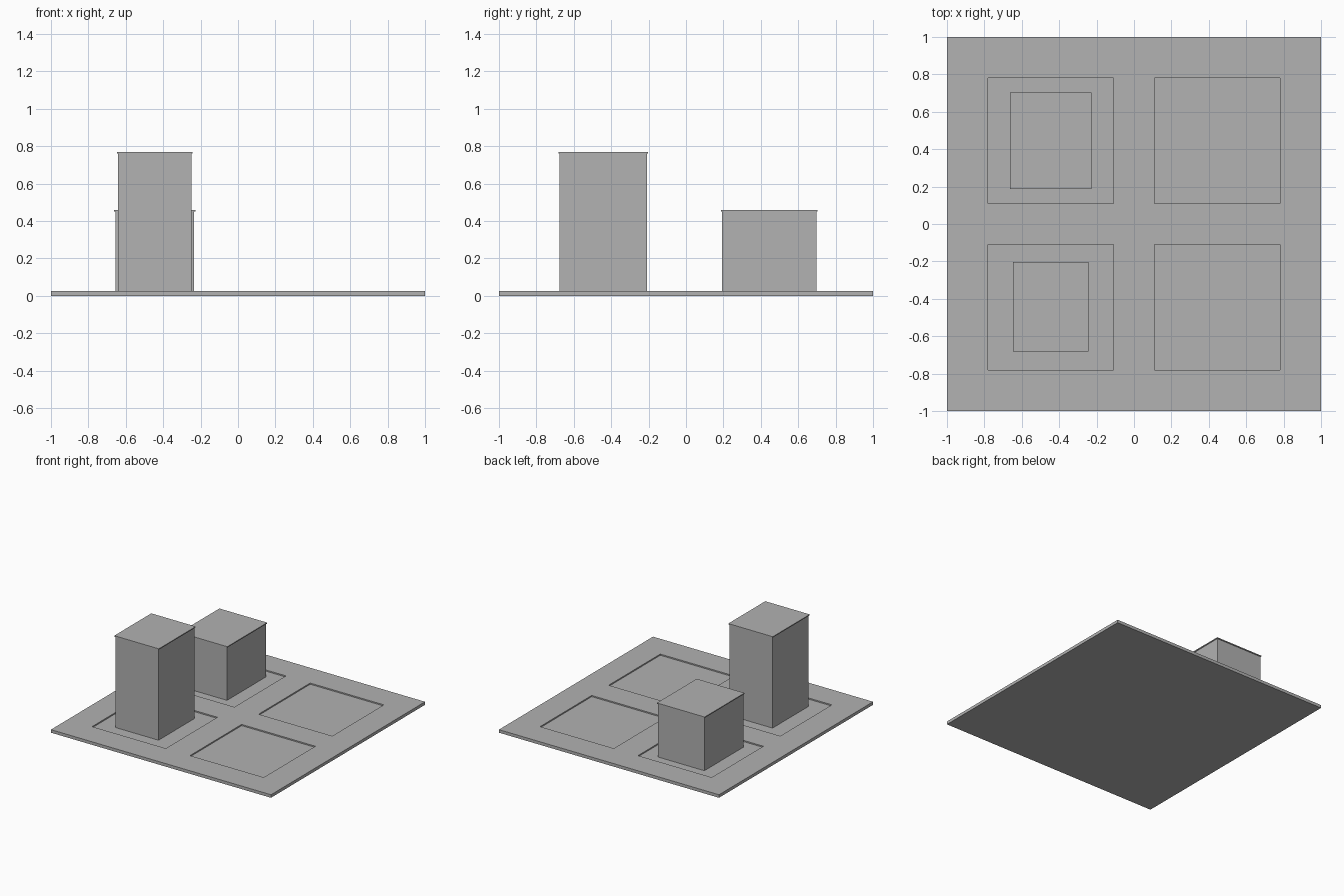
import bpy, bmesh
from mathutils import Vector, Matrix

if "Cube" in bpy.data.objects:
    bpy.data.objects.remove(bpy.data.objects["Cube"])

BASE_TOP = 0.025      # thickness of the ground slab
LOT_DEPTH = 0.01      # how far each lot is sunk
LOT_IN, LOT_OUT = 0.11, 0.78
CENTRE = 0.445        # distance of each lot centre from the axes

grey = bpy.data.materials.new("plain_grey")
grey.diffuse_color = (0.445, 0.445, 0.445, 1.0)
grey.use_nodes = True
grey.node_tree.nodes["Principled BSDF"].inputs["Base Color"].default_value = grey.diffuse_color


def box(bm, cx, cy, hx, hy, z0, z1):
    m = Matrix.Translation((cx, cy, (z0 + z1) / 2)) @ Matrix.Diagonal((2 * hx, 2 * hy, z1 - z0, 1))
    bmesh.ops.create_cube(bm, size=1.0, matrix=m)


def finish(bm, name):
    mesh = bpy.data.meshes.new(name)
    bm.normal_update()
    bm.to_mesh(mesh)
    bm.free()
    mesh.materials.append(grey)
    obj = bpy.data.objects.new(name, mesh)
    bpy.context.collection.objects.link(obj)
    return obj


# ground slab, cut along the lot borders, with four lots sunk into its top
bm = bmesh.new()
box(bm, 0, 0, 1, 1, 0, BASE_TOP)
for axis in (Vector((1, 0, 0)), Vector((0, 1, 0))):
    for d in (-LOT_OUT, -LOT_IN, LOT_IN, LOT_OUT):
        bmesh.ops.bisect_plane(bm, geom=bm.verts[:] + bm.edges[:] + bm.faces[:],
                               plane_co=axis * d, plane_no=axis)
bm.normal_update()


def is_lot(f):
    c = f.calc_center_median()
    return f.normal.z > 0.5 and all(LOT_IN < abs(v) < LOT_OUT for v in c.xy)


lots = [f for f in bm.faces if is_lot(f)]
bmesh.ops.inset_individual(bm, faces=lots, thickness=0.0002, depth=-LOT_DEPTH)
finish(bm, "ground_slab")


# buildings: plain block walls with a thin overhanging roof slab
def building(name, cx, cy, hx, hy, top, lip=0.006, roof=0.008):
    bm = bmesh.new()
    box(bm, cx, cy, hx - lip, hy - lip, BASE_TOP - LOT_DEPTH, top - roof)
    finish(bm, name + "_walls")
    bm = bmesh.new()
    box(bm, cx, cy, hx, hy, top - roof, top)
    finish(bm, name + "_roof")


building("tall_building", -CENTRE, -CENTRE + 0.003, 0.202, 0.24, 0.77)
building("low_building", -CENTRE, CENTRE, 0.217, 0.259, 0.46)
